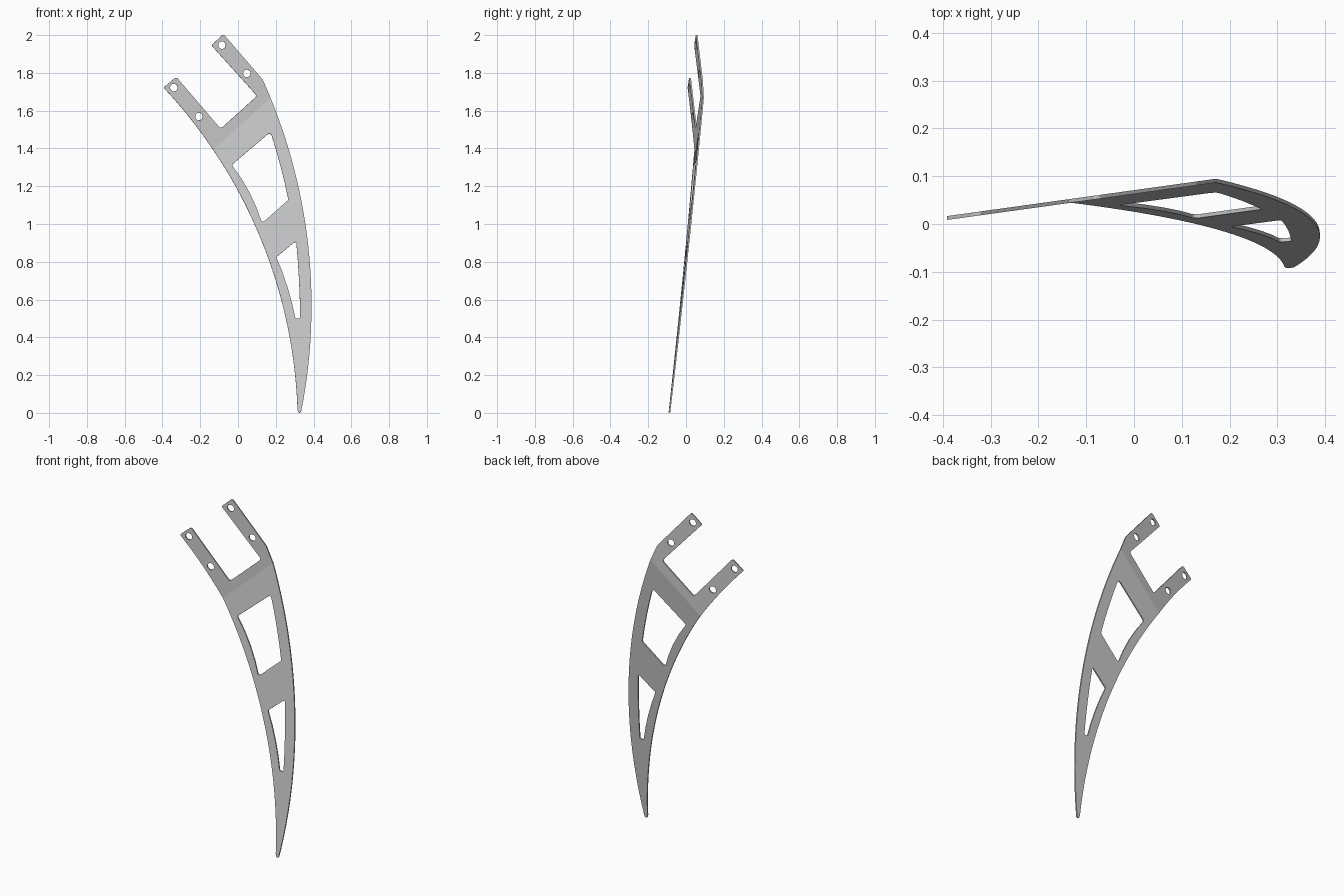
import bpy, bmesh, math
from mathutils import Vector
from mathutils.geometry import delaunay_2d_cdt

if "Cube" in bpy.data.objects:
    bpy.data.objects.remove(bpy.data.objects["Cube"])


def arc(a, m, b, n):
    """Points on the circle through a, m, b, running from a to b."""
    a, m, b = Vector(a), Vector(m), Vector(b)
    d = 2 * (a.x * (m.y - b.y) + m.x * (b.y - a.y) + b.x * (a.y - m.y))
    sa, sm, sb = a.dot(a), m.dot(m), b.dot(b)
    c = Vector(((sa * (m.y - b.y) + sm * (b.y - a.y) + sb * (a.y - m.y)) / d,
                (sa * (b.x - m.x) + sm * (a.x - b.x) + sb * (m.x - a.x)) / d))
    r = (a - c).length
    t0 = math.atan2(a.y - c.y, a.x - c.x)
    t1 = math.atan2(b.y - c.y, b.x - c.x)
    dt = (t1 - t0 + math.pi) % (2 * math.pi) - math.pi
    return [(c.x + r * math.cos(t0 + dt * i / n),
             c.y + r * math.sin(t0 + dt * i / n), 0) for i in range(n + 1)]


def fillet(pts, n=5):
    """Round each corner given as (x, z, radius)."""
    out = []
    for i, (x, z, r) in enumerate(pts):
        p = Vector((x, z))
        if r == 0:
            out.append(p)
            continue
        u = (Vector(pts[i - 1][:2]) - p).normalized()
        v = (Vector(pts[(i + 1) % len(pts)][:2]) - p).normalized()
        half = u.angle(v) / 2
        t = r / math.tan(half)
        c = p + (u + v).normalized() * (r / math.sin(half))
        s, e = p + u * t - c, p + v * t - c
        for k in range(n + 1):
            w = s.lerp(e, k / n)
            out.append(c + w.normalized() * r)
    return out


def corner(pts, r):
    """Give the first and last point of an arc a corner radius."""
    return [pts[0][:2] + (r,)] + pts[1:-1] + [pts[-1][:2] + (r,)]


def circle(x, z, r=0.02, n=24):
    return [Vector((x + r * math.cos(2 * math.pi * i / n),
                    z + r * math.sin(2 * math.pi * i / n))) for i in range(n)]


def in_sheet(p, loops):
    """Even-odd test: inside the outline and outside every hole."""
    inside = False
    for lp in loops:
        for q, r in zip(lp, lp[1:] + lp[:1]):
            if (q.y > p.y) != (r.y > p.y):
                if p.x < q.x + (p.y - q.y) * (r.x - q.x) / (r.y - q.y):
                    inside = not inside
    return inside


# Blade outline with the two mounting arms
right_edge = arc((0.337, 0.02), (0.389, 0.58), (0.13, 1.765), 40)
left_edge = arc((-0.394, 1.722), (0.16, 0.82), (0.315, 0.02), 40)
outline = fillet(
    [(0.329, 0.001, 0), (0.334, 0.006, 0)] + right_edge
    + [(-0.077, 2.005, 0.012), (-0.141, 1.946, 0.008),
       (0.101, 1.678, 0.014), (-0.092, 1.504, 0.014),
       (-0.327, 1.779, 0.012)]
    + [left_edge[0][:2] + (0.006,)] + left_edge[1:]
    + [(0.318, 0.006, 0), (0.323, 0.001, 0)])

# Two lightening windows and four bolt holes
upper_window = fillet(
    corner(arc((0.172, 1.487), (0.226, 1.304), (0.267, 1.128), 4), 0.012)
    + corner(arc((0.127, 1.004), (0.058, 1.172), (-0.033, 1.313), 4), 0.012))
lower_window = fillet(
    corner(arc((0.308, 0.912), (0.323, 0.705), (0.329, 0.499), 4), 0.008)
    + corner(arc((0.304, 0.499), (0.262, 0.666), (0.203, 0.824), 4), 0.008))
loops = [outline, upper_window, lower_window] + [
    circle(x, z) for x, z in
    [(-0.085, 1.947), (0.047, 1.797), (-0.340, 1.722), (-0.207, 1.569)]]

# Triangulate the flat sheet, leaving the holes open
pts, edges = [], []
for lp in loops:
    s, n = len(pts), len(lp)
    pts += lp
    edges += [(s + i, s + (i + 1) % n) for i in range(n)]
verts, _, faces, *_ = delaunay_2d_cdt(pts, edges, [], 0, 1e-6)

bm = bmesh.new()
bv = [bm.verts.new((v.x, 0, v.y)) for v in verts]
for f in faces:
    if in_sheet(sum((verts[i] for i in f), Vector((0, 0))) / len(f), loops):
        bm.faces.new([bv[i] for i in f])

# Cut along the bend line a-b, then fold the sheet onto two planes
a = Vector((-0.15, 0.046, 1.378))
b = Vector((0.16, 0.089, 1.657))
tip = Vector((0.325, -0.088, 0))
bmesh.ops.bisect_plane(bm, geom=bm.verts[:] + bm.edges[:] + bm.faces[:],
                       plane_co=(a.x, 0, a.z),
                       plane_no=(a.z - b.z, 0, b.x - a.x))
nrm = (b - a).cross(tip - a)
for v in bm.verts:
    x, z = v.co.x, v.co.z
    low = a.y - (nrm.x * (x - a.x) + nrm.z * (z - a.z)) / nrm.y
    high = a.y + (x - a.x) * (b.y - a.y) / (b.x - a.x)
    v.co.y = min(low, high)
bmesh.ops.recalc_face_normals(bm, faces=bm.faces[:])

me = bpy.data.meshes.new("bent_bracket_blade")
bm.to_mesh(me)
bm.free()
ob = bpy.data.objects.new("bent_bracket_blade", me)
bpy.context.collection.objects.link(ob)

# Plate thickness
mod = ob.modifiers.new("thickness", 'SOLIDIFY')
mod.thickness = 0.008
mod.offset = 0
mod.use_even_offset = True
